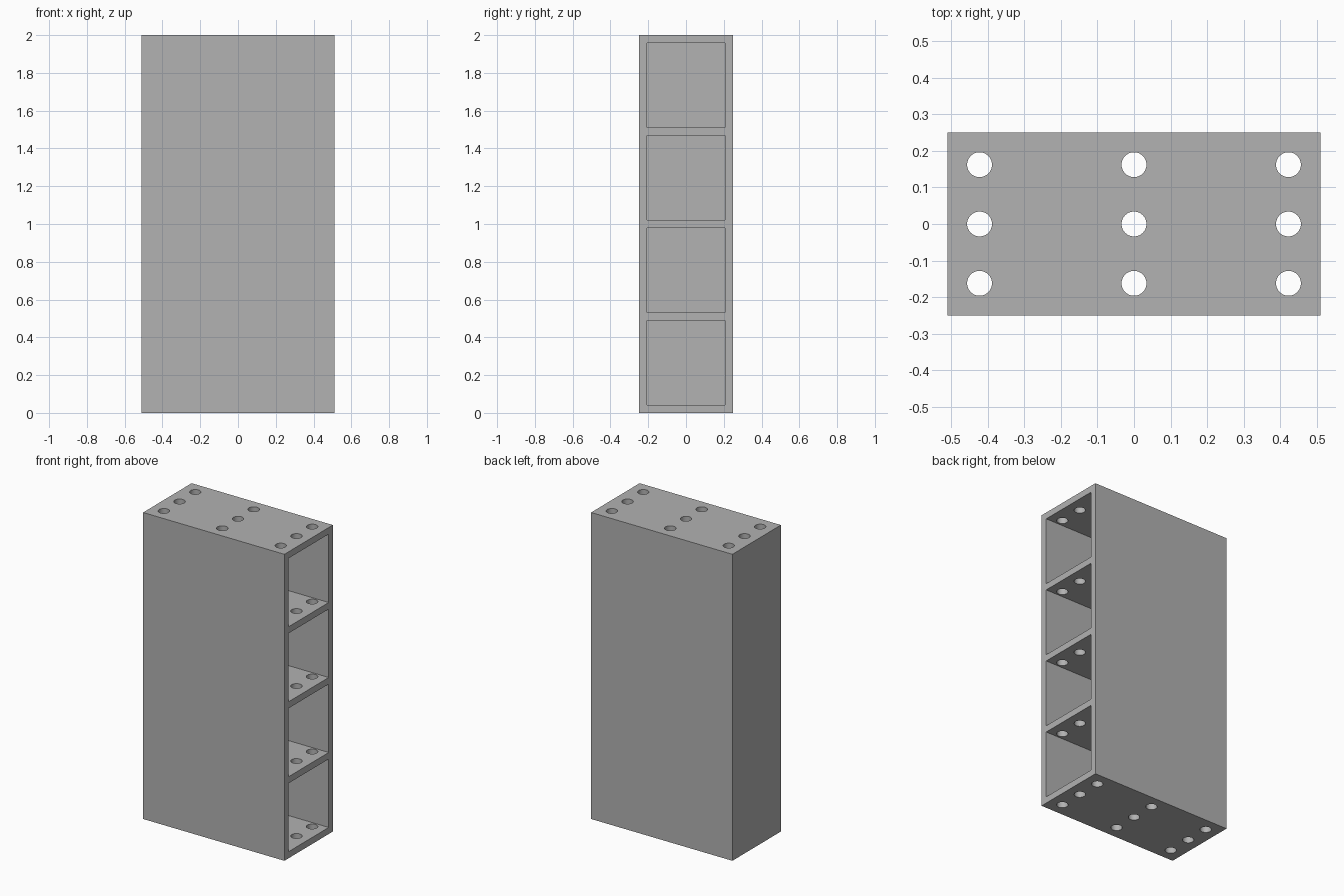
import bpy
import bmesh
from mathutils import Matrix, Vector

cube = bpy.data.objects.get("Cube")
if cube:
    bpy.data.objects.remove(cube, do_unlink=True)

WIDTH, DEPTH, HEIGHT = 1.02, 0.5, 2.0
WALL = 0.043
CELLS = 4
CELL_H = (HEIGHT - WALL * (CELLS + 1)) / CELLS
HOLE_R = 0.034
HOLE_X, HOLE_Y = 0.422, 0.162

grey = bpy.data.materials.new("plain grey")
grey.use_nodes = True
color = (0.445, 0.445, 0.445, 1.0)
grey.diffuse_color = color
grey.node_tree.nodes["Principled BSDF"].inputs["Base Color"].default_value = color


def add_box(bm, low, high):
    low, high = Vector(low), Vector(high)
    matrix = Matrix.Translation((low + high) / 2) @ Matrix.Diagonal((*(high - low), 1))
    bmesh.ops.create_cube(bm, size=1, matrix=matrix)


def make_object(name, bm):
    mesh = bpy.data.meshes.new(name)
    bm.to_mesh(mesh)
    bm.free()
    mesh.materials.append(grey)
    obj = bpy.data.objects.new(name, mesh)
    bpy.context.collection.objects.link(obj)
    return obj


# Solid outer block
bm = bmesh.new()
add_box(bm, (-WIDTH / 2, -DEPTH / 2, 0), (WIDTH / 2, DEPTH / 2, HEIGHT))
shelf_unit = make_object("shelf_unit", bm)

# Stacked compartments, open on the +x side
bm = bmesh.new()
for i in range(CELLS):
    z = WALL + i * (CELL_H + WALL)
    add_box(bm, (-WIDTH / 2 + WALL, -DEPTH / 2 + WALL, z),
            (WIDTH, DEPTH / 2 - WALL, z + CELL_H))
cell_cutter = make_object("compartment_cutter", bm)

# Round holes through the top, base and every shelf
bm = bmesh.new()
for x in (-HOLE_X, 0, HOLE_X):
    for y in (-HOLE_Y, 0, HOLE_Y):
        bmesh.ops.create_cone(bm, cap_ends=True, segments=48, radius1=HOLE_R,
                              radius2=HOLE_R, depth=HEIGHT + 0.2,
                              matrix=Matrix.Translation((x, y, HEIGHT / 2)))
hole_cutter = make_object("hole_cutter", bm)

# Cut the block, then discard the cutters
bpy.ops.object.select_all(action="DESELECT")
shelf_unit.select_set(True)
bpy.context.view_layer.objects.active = shelf_unit
for cutter in (cell_cutter, hole_cutter):
    cutter.hide_render = True
    mod = shelf_unit.modifiers.new(cutter.name, "BOOLEAN")
    mod.operation = "DIFFERENCE"
    mod.solver = "EXACT"
    mod.object = cutter
    bpy.ops.object.modifier_apply(modifier=mod.name)
    bpy.data.objects.remove(cutter, do_unlink=True)

bpy.ops.object.shade_smooth_by_angle()
